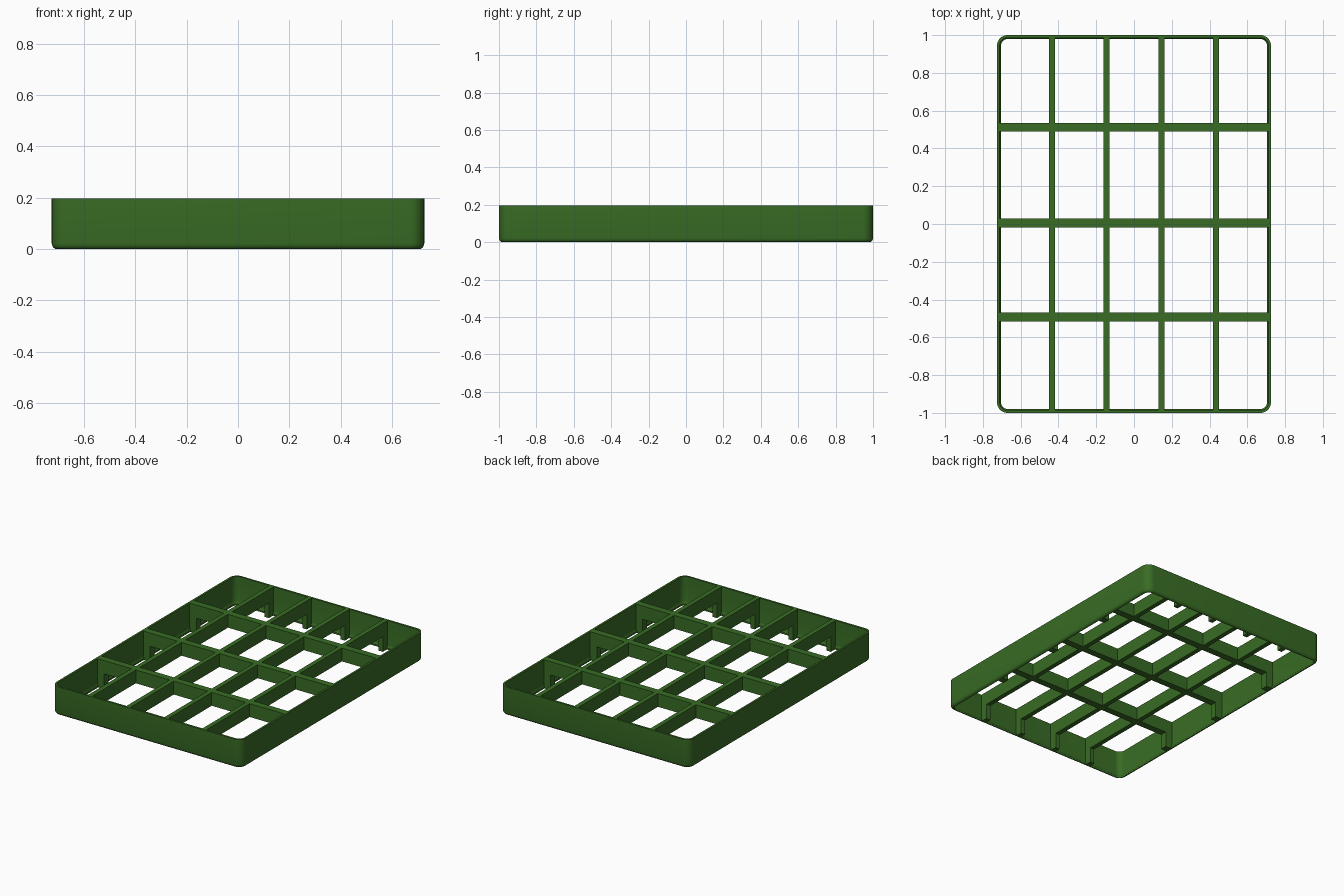
import bpy, bmesh, math

if "Cube" in bpy.data.objects:
    bpy.data.objects.remove(bpy.data.objects["Cube"])

HX, HY, H = 0.725, 1.0, 0.197      # half width, half length, height
RADIUS = 0.055                     # outer corner radius

green = bpy.data.materials.new("leaf green")
green.diffuse_color = (0.040, 0.150, 0.018, 1)
green.use_nodes = True
green.node_tree.nodes["Principled BSDF"].inputs["Base Color"].default_value = green.diffuse_color


def make_object(name, bm):
    bmesh.ops.recalc_face_normals(bm, faces=bm.faces)
    mesh = bpy.data.meshes.new(name)
    bm.to_mesh(mesh)
    bm.free()
    mesh.materials.append(green)
    obj = bpy.data.objects.new(name, mesh)
    bpy.context.collection.objects.link(obj)
    return obj


def rounded_ring(bm, inset, z, steps=8):
    """Closed loop of vertices following the rounded rectangle."""
    r = RADIUS - inset
    ring = []
    for k, (sx, sy) in enumerate([(1, 1), (-1, 1), (-1, -1), (1, -1)]):
        for i in range(steps + 1):
            a = math.pi / 2 * (k + i / steps)
            ring.append(bm.verts.new((sx * (HX - RADIUS) + r * math.cos(a),
                                      sy * (HY - RADIUS) + r * math.sin(a), z)))
    return ring


# Outer wall: thin open shell whose bottom edge curls inward to a narrow lip
profile = [(0.0, H), (0.0, 0.022), (0.002, 0.013), (0.006, 0.006), (0.013, 0.001),
           (0.020, 0.0), (0.021, 0.012), (0.016, 0.020), (0.014, 0.030), (0.014, H)]
bm = bmesh.new()
rings = [rounded_ring(bm, inset, z) for inset, z in profile]
for a, b in zip(rings, rings[1:] + rings[:1]):
    n = len(a)
    for i in range(n):
        bm.faces.new((a[i], a[(i + 1) % n], b[(i + 1) % n], b[i]))
wall = make_object("outer_wall", bm)
bpy.context.view_layer.objects.active = wall
wall.select_set(True)
bpy.ops.object.shade_smooth_by_angle(angle=math.radians(35))


# Dividers: raised bars with a leg down to the bottom at each end
def divider(name, along_x, offset, width, underside=0.105, leg=0.065):
    half = HX if along_x else HY
    side = [(half - 0.007, H), (half - 0.007, 0.025), (half - 0.019, 0.0),
            (half - leg, 0.0), (half - leg, underside)]
    outline = side + [(-u, z) for u, z in reversed(side)]
    bm = bmesh.new()

    def place(u, v, z):
        return bm.verts.new((u, v, z) if along_x else (v, u, z))

    a = [place(u, offset - width / 2, z) for u, z in outline]
    b = [place(u, offset + width / 2, z) for u, z in outline]
    n = len(a)
    bm.faces.new(a)
    bm.faces.new(b)
    for i in range(n):
        bm.faces.new((a[i], a[(i + 1) % n], b[(i + 1) % n], b[i]))
    make_object(name, bm)


for i, x in enumerate((-0.435, -0.145, 0.145, 0.435)):
    divider(f"long_divider_{i + 1}", False, x, 0.032)
for i, y in enumerate((-0.493, 0.006, 0.512)):
    divider(f"cross_divider_{i + 1}", True, y, 0.047)
